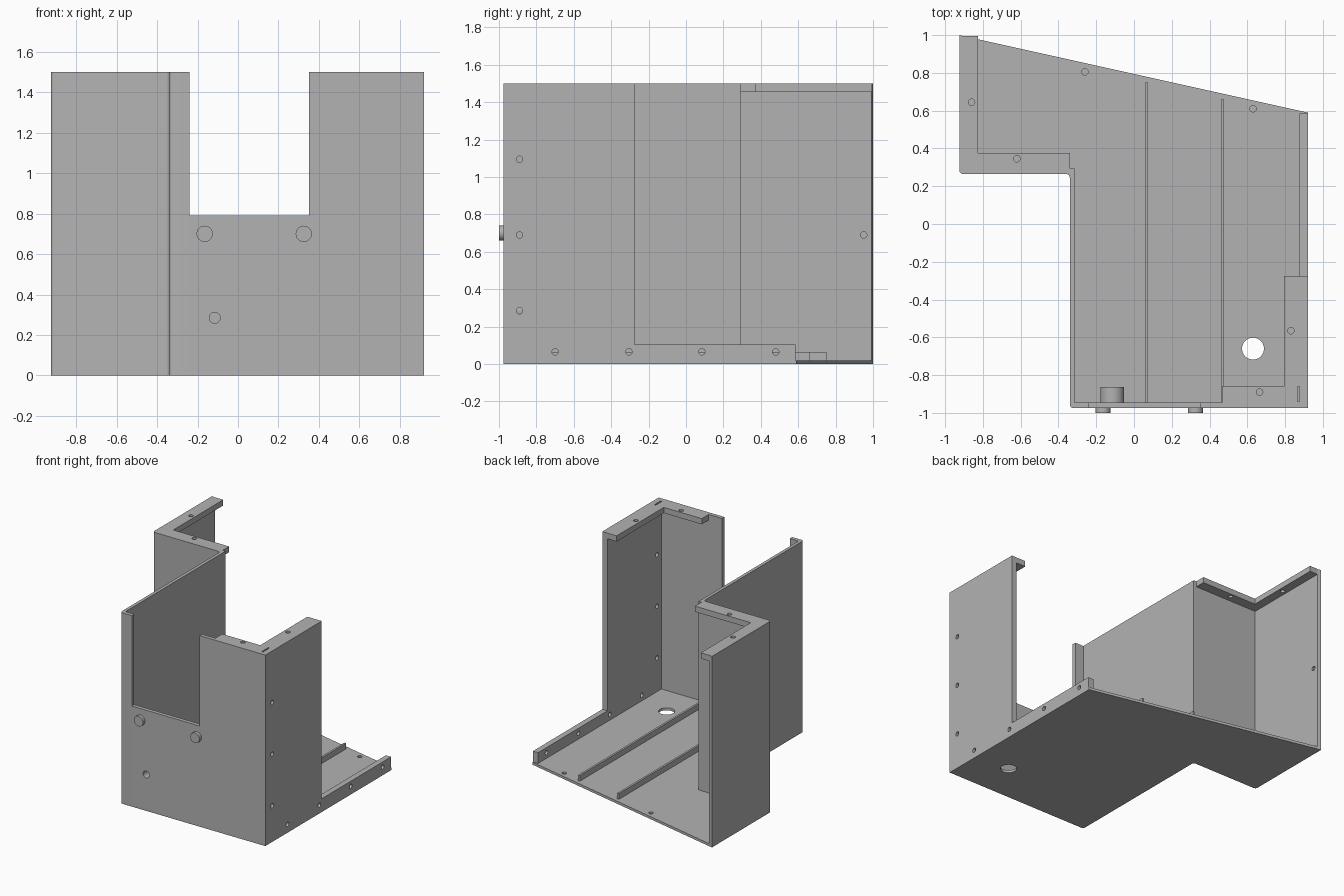
import bpy, bmesh, math
from mathutils import Vector

cube = bpy.data.objects.get("Cube")
if cube:
    bpy.data.objects.remove(cube, do_unlink=True)

grey = bpy.data.materials.new("mid grey")
grey.use_nodes = True
colour = (0.45, 0.45, 0.45, 1)
grey.diffuse_color = colour
grey.node_tree.nodes["Principled BSDF"].inputs["Base Color"].default_value = colour

FLOOR, TOP, FLANGE = 0.02, 1.5, 1.455
SCREW = 0.017
PLACE = {"x": lambda u, v, w: (w, u, v),
         "y": lambda u, v, w: (u, w, v),
         "z": lambda u, v, w: (u, v, w)}


def prism(name, profile, axis, low, high):
    """Extrude a flat profile along an axis."""
    bm = bmesh.new()
    ends = [[bm.verts.new(PLACE[axis](u, v, w)) for u, v in profile] for w in (low, high)]
    for ring in ends:
        bm.faces.new(ring)
    n = len(profile)
    for i in range(n):
        j = (i + 1) % n
        bm.faces.new((ends[0][i], ends[0][j], ends[1][j], ends[1][i]))
    bmesh.ops.recalc_face_normals(bm, faces=bm.faces)
    mesh = bpy.data.meshes.new(name)
    bm.to_mesh(mesh)
    bm.free()
    mesh.materials.append(grey)
    obj = bpy.data.objects.new(name, mesh)
    bpy.context.collection.objects.link(obj)
    return obj


def rect(u0, u1, v0, v1):
    return [(u0, v0), (u1, v0), (u1, v1), (u0, v1)]


def circle(u, v, r, n=24):
    return [(u + r * math.cos(math.tau * i / n), v + r * math.sin(math.tau * i / n))
            for i in range(n)]


def fillet(a, corner, b, r=0.02, steps=4):
    """Round a right-angled corner between neighbours a and b."""
    a, c, b = Vector(a), Vector(corner), Vector(b)
    da, db = (a - c).normalized() * r, (b - c).normalized() * r
    out = []
    for i in range(steps + 1):
        t = i / steps * math.pi / 2
        out.append(tuple(c + da * (1 - math.sin(t)) + db * (1 - math.cos(t))))
    return out


def cut(obj, *cuts):
    """Subtract prisms given as (profile, axis, low, high)."""
    for shape in cuts:
        tool = prism("cutter", *shape)
        tool.hide_render = True
        mod = obj.modifiers.new("hole", "BOOLEAN")
        mod.operation, mod.solver, mod.object = "DIFFERENCE", "EXACT", tool
        bpy.context.view_layer.update()
        graph = bpy.context.evaluated_depsgraph_get()
        mesh = bpy.data.meshes.new_from_object(obj.evaluated_get(graph))
        obj.modifiers.clear()
        obj.data = mesh
        bpy.data.objects.remove(tool, do_unlink=True)


def smooth(obj):
    bpy.ops.object.select_all(action="DESELECT")
    obj.select_set(True)
    bpy.context.view_layer.objects.active = obj
    bpy.ops.object.shade_smooth_by_angle(angle=math.radians(30))


# Stepped outer outline shared by the floor and the left wall
front, step, back = (-0.34, -0.975), (-0.34, 0.265), (-0.925, 0.265)
rear = (-0.925, 1.0)
outline = (fillet(rear, back, step) + fillet(back, step, front)
           + fillet(step, front, (0.92, -0.975)))

# Floor plate with a slanted rear edge, cable hole and screw pilots
floor = prism("floor", [rear] + outline + [(0.92, -0.975), (0.92, 0.59)], "z", 0, FLOOR)
cut(floor, (circle(0.63, -0.66, 0.058, 40), "z", -0.1, 0.1),
    *[(circle(x, y, SCREW), "z", 0.008, 0.1) for x, y in ((-0.26, 0.805), (0.63, 0.61))])

# Stepped wall running from the front corner to the rear
stepped_wall = prism("stepped_wall", [rear] + outline + [
    (-0.24, -0.975), (-0.24, -0.945), (-0.315, -0.945), (-0.315, 0.295),
    (-0.895, 0.295), (-0.895, 0.993)], "z", FLOOR, TOP)
cut(stepped_wall, (circle(0.95, 0.69, SCREW), "x", -0.91, -0.85))

# Front wall with the rectangular notch and a blind socket
front_wall = prism("front_wall", [
    (-0.24, FLOOR), (0.92, FLOOR), (0.92, TOP), (0.35, TOP),
    (0.35, 0.79), (-0.24, 0.79)], "y", -0.975, -0.945)
cut(front_wall, (circle(-0.115, 0.285, 0.027), "y", -1.1, -0.9))

# Boss behind the socket
boss = prism("socket_boss", circle(-0.115, 0.285, 0.063, 32), "y", -0.945, -0.862)
cut(boss, (circle(-0.115, 0.285, 0.027), "y", -1.1, -0.89))

# Side wall with its low rail
side_wall = prism("side_wall", [
    (-0.945, FLOOR), (0.585, FLOOR), (0.585, 0.105), (-0.275, 0.105),
    (-0.275, TOP), (-0.945, TOP)], "x", 0.875, 0.92)
side_holes = [(-0.89, z) for z in (0.285, 0.69, 1.095)]
side_holes += [(y, 0.065) for y in (-0.7, -0.305, 0.085, 0.48)]
slot = (rect(0.865, 0.876, -0.94, -0.86), "z", 1.47, 1.6)
cut(side_wall, slot, *[(circle(y, z, SCREW), "x", 0.8, 1.0) for y, z in side_holes])

# Top flanges with screw holes
front_flange = prism("front_flange", [
    (0.465, -0.945), (0.875, -0.945), (0.875, -0.275), (0.795, -0.275),
    (0.795, -0.86), (0.465, -0.86)], "z", FLANGE, TOP)
cut(front_flange, slot,
    *[(circle(x, y, SCREW), "z", 1.4, 1.6) for x, y in ((0.83, -0.565), (0.665, -0.89))])
rear_flange = prism("rear_flange", [
    (-0.895, 0.295), (-0.34, 0.295), (-0.34, 0.375), (-0.825, 0.375),
    (-0.825, 0.995), (-0.895, 0.995)], "z", FLANGE, TOP)
cut(rear_flange,
    *[(circle(x, y, SCREW), "z", 1.4, 1.6) for x, y in ((-0.86, 0.645), (-0.62, 0.345))])

# Floor ribs
for name, x, end in (("inner_rib", 0.065, 0.75), ("outer_rib", 0.468, 0.66)):
    prism(name, rect(x - 0.008, x + 0.008, -0.945, end), "z", FLOOR, 0.065)

# Round pegs on the front
for name, x in (("right_peg", -0.165), ("left_peg", 0.325)):
    smooth(prism(name, circle(x, 0.7, 0.04, 32), "y", -1.0, -0.975))

for part in (floor, stepped_wall, front_wall, boss, side_wall, front_flange, rear_flange):
    smooth(part)
